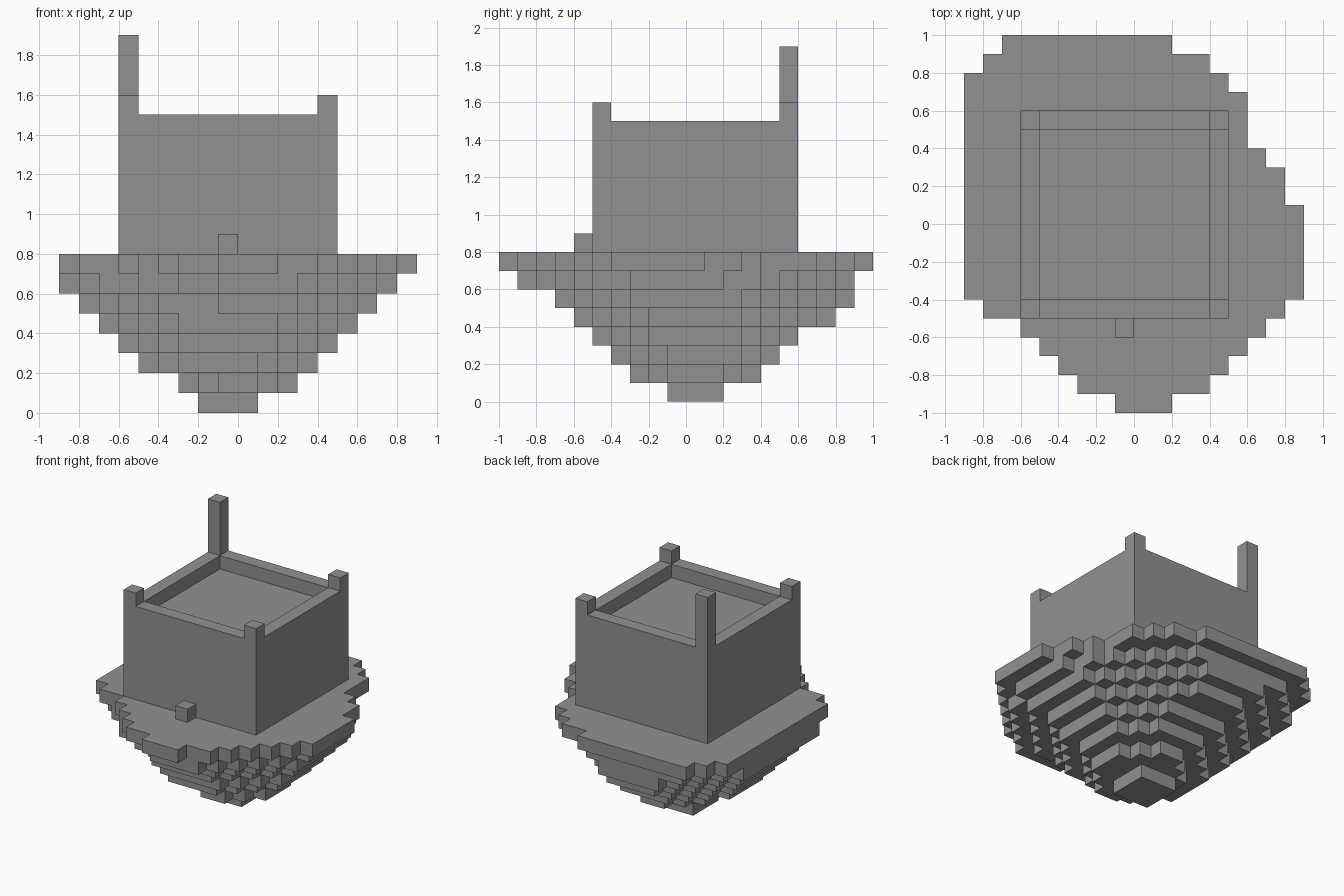
import bpy, bmesh
from mathutils import Vector

if "Cube" in bpy.data.objects:
    bpy.data.objects.remove(bpy.data.objects["Cube"], do_unlink=True)

U = 0.1  # one block

stone = bpy.data.materials.new("stone_grey")
stone.use_nodes = True
GREY = (0.285, 0.285, 0.285, 1)
stone.diffuse_color = GREY
bsdf = next(n for n in stone.node_tree.nodes if n.type == 'BSDF_PRINCIPLED')
bsdf.inputs["Base Color"].default_value = GREY


def build_blocks(name, cells):
    """Make one object from grid blocks, keeping only exposed faces."""
    bm = bmesh.new()
    for cell in cells:
        mid = Vector(cell) + Vector((0.5, 0.5, 0.5))
        for axis in range(3):
            for sign in (-1, 1):
                n = Vector((0, 0, 0))
                n[axis] = sign
                if tuple(int(a + b) for a, b in zip(cell, n)) in cells:
                    continue
                u = Vector((0, 0, 0))
                u[(axis + 1) % 3] = 0.5
                v = n.cross(u)
                c = mid + n * 0.5
                corners = (c - u - v, c + u - v, c + u + v, c - u + v)
                bm.faces.new([bm.verts.new(p * U) for p in corners])
    bmesh.ops.remove_doubles(bm, verts=bm.verts, dist=0.001)
    bmesh.ops.dissolve_limit(bm, angle_limit=0.01, verts=bm.verts, edges=bm.edges)
    mesh = bpy.data.meshes.new(name)
    bm.to_mesh(mesh)
    bm.free()
    mesh.materials.append(stone)
    obj = bpy.data.objects.new(name, mesh)
    bpy.context.collection.objects.link(obj)


def box(x0, x1, y0, y1, z0, z1):
    return {(x, y, z) for x in range(x0, x1) for y in range(y0, y1)
            for z in range(z0, z1)}


def stepped_layer(z, x0, x1, y0, y1, cuts):
    """Rectangle of blocks with staircase corners cut off."""
    fl, fr, br, bl = cuts
    cells = set()
    for x, y, k in box(x0, x1, y0, y1, z, z + 1):
        l, r, f, b = x - x0, x1 - 1 - x, y - y0, y1 - 1 - y
        if l + f >= fl and r + f >= fr and r + b >= br and l + b >= bl:
            cells.add((x, y, k))
    return cells


# Ground: broad top layer, as runs of rows (y start, y end, x start, x end)
ground_rows = [
    (-10, -9, -1, 2), (-9, -8, -3, 4), (-8, -7, -4, 5), (-7, -6, -5, 6),
    (-6, -5, -6, 7), (-5, -4, -8, 8), (-4, 1, -9, 9), (1, 3, -9, 8),
    (3, 4, -9, 7), (4, 7, -9, 6), (7, 8, -9, 5), (8, 9, -8, 4), (9, 10, -7, 2),
]
island = set()
for y0, y1, x0, x1 in ground_rows:
    island |= box(x0, x1, y0, y1, 7, 8)

# Underside: shrinking stepped layers down to the tip
under_layers = [
    (-2, 1, -1, 2, (0, 0, 0, 0)),
    (-3, 3, -3, 4, (2, 2, 2, 2)),
    (-5, 4, -4, 5, (2, 3, 2, 3)),
    (-6, 5, -5, 6, (3, 3, 3, 3)),
    (-7, 6, -6, 8, (4, 4, 5, 4)),
    (-8, 7, -7, 9, (5, 4, 6, 4)),
    (-9, 8, -9, 9, (6, 5, 6, 3)),
]
for z, layer in enumerate(under_layers):
    island |= stepped_layer(z, *layer)

# Weathered notches in the upper rock layers
for notch in [(-3, -1, -9, -8, 6, 7), (-4, -3, -8, -7, 6, 7), (-6, -5, -6, -5, 6, 7),
              (7, 8, -4, -3, 6, 7), (7, 8, 2, 3, 6, 7), (-3, -1, -7, -6, 5, 6)]:
    island -= box(*notch)
build_blocks("floating_island", island)

# Tower: solid body with a recessed roof and corner posts
X0, X1, Y0, Y1 = -6, 5, -5, 6
tower = box(X0, X1, Y0, Y1, 8, 15) - box(X0 + 1, X1 - 1, Y0 + 1, Y1 - 1, 14, 15)
build_blocks("tower", tower)

for x, xname in ((X0, "right"), (X1 - 1, "left")):
    for y, yname in ((Y0, "front"), (Y1 - 1, "back")):
        tall = x == X0 and y > 0
        build_blocks(f"post_{yname}_{xname}", box(x, x + 1, y, y + 1, 15, 19 if tall else 16))

# Doorstep block at the front
build_blocks("doorstep", box(-1, 0, -6, -5, 8, 9))
